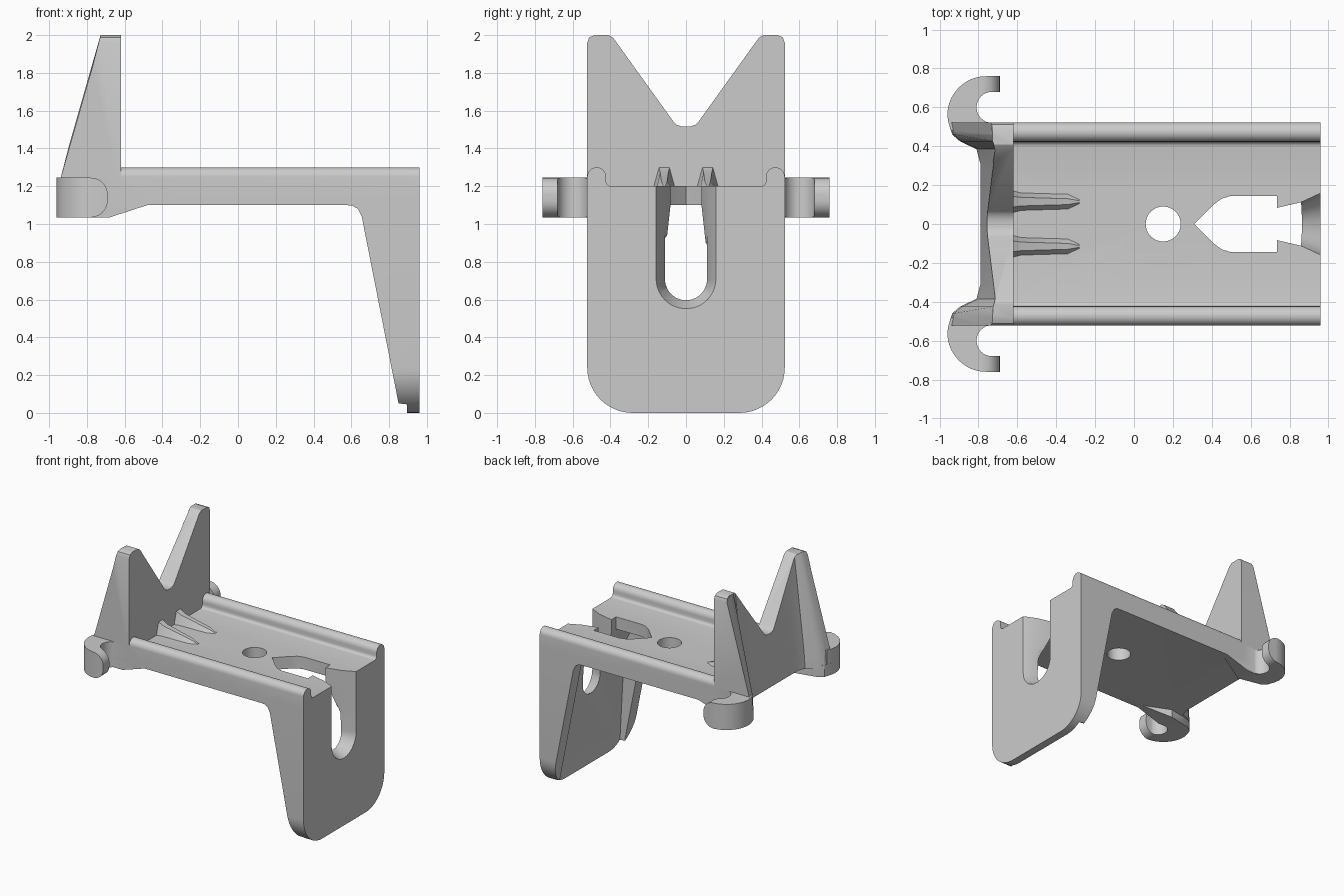
import bpy, bmesh
from math import sin, cos, radians

if "Cube" in bpy.data.objects:
    bpy.data.objects.remove(bpy.data.objects["Cube"])

W = 0.523  # half width of the bracket


def make(name, bm):
    bmesh.ops.recalc_face_normals(bm, faces=bm.faces)
    me = bpy.data.meshes.new(name)
    bm.to_mesh(me)
    bm.free()
    ob = bpy.data.objects.new(name, me)
    bpy.context.collection.objects.link(ob)
    return ob


def loft(name, rings):
    bm = bmesh.new()
    vs = [[bm.verts.new(p) for p in r] for r in rings]
    n = len(vs[0])
    for a, b in zip(vs, vs[1:]):
        for i in range(n):
            bm.faces.new((a[i], a[(i + 1) % n], b[(i + 1) % n], b[i]))
    bm.faces.new(vs[0][::-1])
    bm.faces.new(vs[-1])
    return make(name, bm)


def prism(name, pts, axis, lo, hi):
    def put(p, h):
        return {'x': (h, p[0], p[1]), 'y': (p[0], h, p[1]), 'z': (p[0], p[1], h)}[axis]
    return loft(name, [[put(p, h) for p in pts] for h in (lo, hi)])


def hull(name, pts):
    bm = bmesh.new()
    for p in pts:
        bm.verts.new(p)
    r = bmesh.ops.convex_hull(bm, input=bm.verts[:])
    junk = [v for v in bm.verts if not v.link_faces]
    bmesh.ops.delete(bm, geom=junk, context='VERTS')
    return make(name, bm)


def boolean(ob, other, op):
    m = ob.modifiers.new(op, 'BOOLEAN')
    m.object, m.operation, m.solver = other, op, 'EXACT'
    bpy.context.view_layer.objects.active = ob
    bpy.ops.object.modifier_apply(modifier=m.name)
    bpy.data.objects.remove(other, do_unlink=True)


def arc(cx, cy, r, a0, a1, n=12):
    return [(cx + r * cos(radians(a0 + (a1 - a0) * i / n)),
             cy + r * sin(radians(a0 + (a1 - a0) * i / n))) for i in range(n + 1)]


def mirrored(half):
    # closes a half outline by reflecting its first coordinate
    return half + [(-a, b) for a, b in reversed(half)]


# deck with rounded side rails
body = prism('bracket', mirrored([(W, 1.1)] + arc(W - 0.05, 1.25, 0.05, 0, 180)
             + arc(0.398, 1.225, 0.025, 0, -90, 4)), 'x', -0.64, 0.96)

# front leg: tapered side gussets, hollow inside, rounded foot
leg = prism('leg', [(0.96, 0), (0.96, 1.15), (0.56, 1.15), (0.57, 1.1), (0.605, 1.098),
            (0.635, 1.08), (0.655, 1.04), (0.85, 0.05), (0.895, 0.045), (0.895, 0)],
            'y', -0.6, 0.6)
boolean(leg, prism('foot_outline', mirrored([(W, 1.3)] + arc(W - 0.24, 0.24, 0.24, 0, -90)),
                   'x', 0.4, 1.1), 'INTERSECT')
boolean(leg, prism('pocket', [(0.4, 1.1), (0.73, 1.1), (0.85, 0.85), (0.895, 0),
                              (0.895, -0.1), (0.4, -0.1)], 'y', -0.42, 0.42), 'DIFFERENCE')
boolean(body, leg, 'UNION')

# forked back wall with thickened outer edges
rings = []
for z, xg, xw, k in ((1.1, -0.955, -0.79, 1), (1.24, -0.945, -0.78, 1), (2.02, -0.722, -0.71, 0)):
    half = [(W + 0.02, -0.62), (W + 0.02, xg), (0.46, xg + 0.02 * k), (0.425, xg + 0.06 * k),
            (0.385, xw - 0.02 * k), (0.31, xw)]
    rings.append([(x, y, z) for y, x in mirrored(half)])
wall = loft('back_wall', rings)
boolean(wall, prism('fork_outline', mirrored([(W, 1.0), (W, 1.96), (0.512, 1.988), (0.485, 2.0),
                    (0.41, 2.0), (0.385, 1.985), (0.065, 1.54), (0.05, 1.525), (0.02, 1.515)]),
                    'x', -1.1, -0.5), 'INTERSECT')
boolean(body, wall, 'UNION')

for s in (1, -1):
    # wedge under each back corner
    foot = [(-0.955, W), (-0.935, 0.46), (-0.89, 0.425), (-0.7, 0.385), (-0.68, W)]
    pts = [(x, s * y, z) for x, y in foot for z in (1.035, 1.13)]
    pts += [(-0.48, s * W, 1.1), (-0.48, s * 0.48, 1.1), (-0.48, s * W, 1.13), (-0.48, s * 0.48, 1.13)]
    boolean(body, hull('corner_wedge', pts), 'UNION')

    # side hook with rounded tip
    shape = (arc(-0.76, 0.56, 0.2, 180, 90, 16) + [(-0.6, 0.76), (-0.6, 0.68)]
             + arc(-0.73, 0.6, 0.08, 90, 270, 16) + [(-0.73, 0.48), (-0.94, 0.48), (-0.955, W)])
    hook = prism('hook', [(x, s * y) for x, y in shape], 'z', 1.0, 1.3)
    tip = ([(-1.1, 1.035)] + arc(-0.78, 1.125, 0.09, -90, 0, 8)
           + arc(-0.78, 1.155, 0.09, 0, 90, 8) + [(-1.1, 1.245)])
    boolean(hook, prism('tip_outline', tip, 'y', s * 0.4, s * 0.9), 'INTERSECT')
    boolean(body, hook, 'UNION')

    # small stiffening rib between deck and wall
    sec = ((-0.64, 0.06, 0.03, 1.31), (-0.58, 0.045, 0.022, 1.275),
           (-0.34, 0.038, 0.015, 1.225), (-0.28, 0.01, 0.005, 1.201))
    rib = loft('rib', [[(x, s * 0.115 - b, 1.15), (x, s * 0.115 + b, 1.15), (x, s * 0.115 + b, 1.2),
                        (x, s * 0.115 + t, z), (x, s * 0.115 - t, z), (x, s * 0.115 - b, 1.2)]
                       for x, b, t, z in sec])
    boolean(body, rib, 'UNION')

# round hole and arrow-shaped opening in the deck
boolean(body, prism('round_hole', arc(0.15, 0, 0.09, 0, 348.75, 31), 'z', 0.9, 1.4), 'DIFFERENCE')
arrow = [(0.31, 0), (0.41, 0.1), (0.45, 0.13), (0.5, 0.145), (0.735, 0.145)]
boolean(body, prism('arrow_hole', arrow + [(x, -y) for x, y in arrow[:0:-1]], 'z', 1.0, 1.4),
        'DIFFERENCE')

# flared keyhole slot through deck end and leg
slot = []
for x, top, r, zc in ((0.70, 0.075, 0.108, 0.71), (0.86, 0.112, 0.112, 0.71), (0.97, 0.163, 0.163, 0.71)):
    half = [(top, 1.4), (top, 0.94), (r, 0.89)] + arc(0, zc, r, 0, -85, 10)
    slot.append([(x, y, z) for y, z in mirrored(half)])
boolean(body, loft('slot', slot), 'DIFFERENCE')

# shading
bpy.ops.object.select_all(action='DESELECT')
body.select_set(True)
bpy.context.view_layer.objects.active = body
bpy.ops.object.shade_smooth_by_angle(angle=radians(30))
